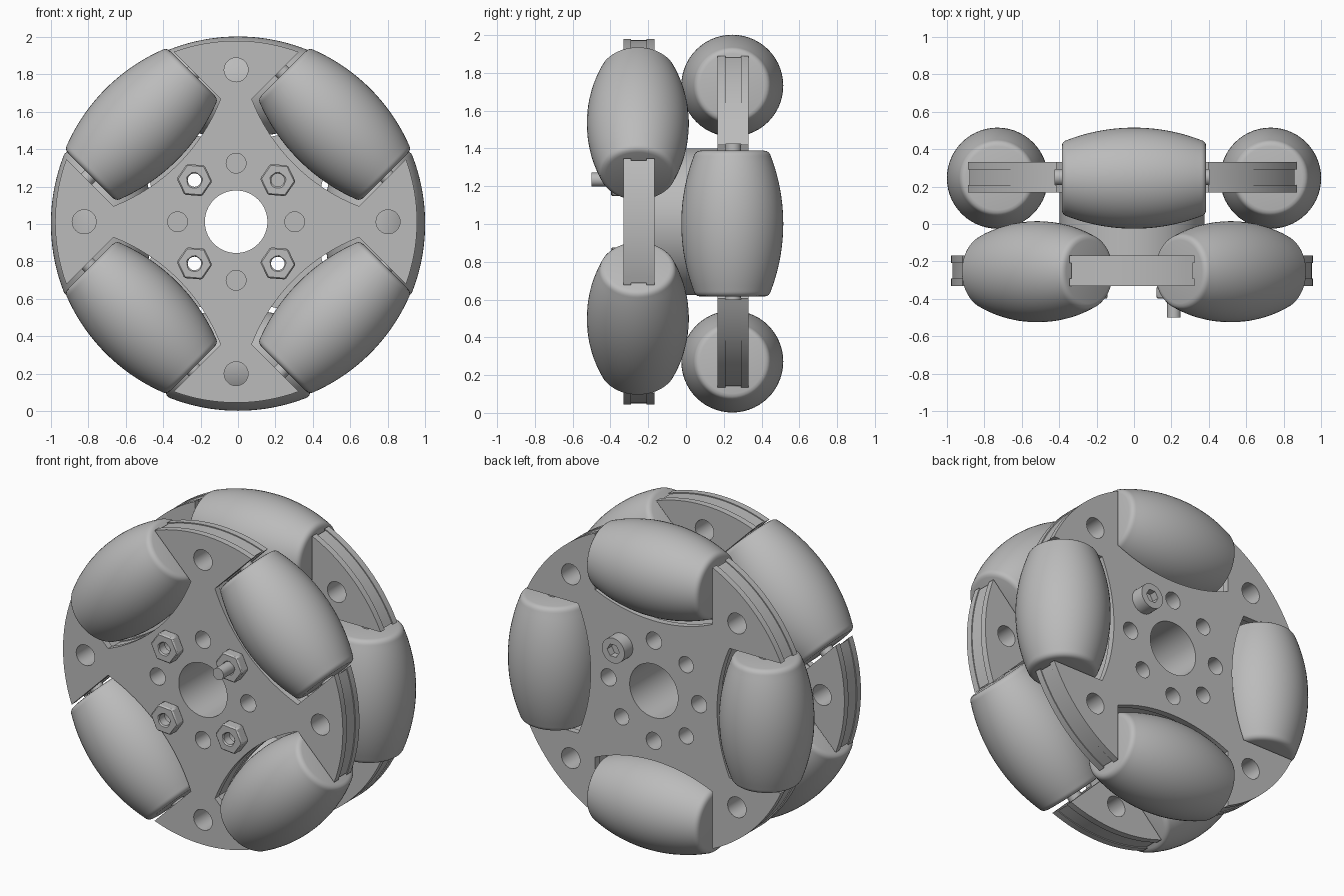
import bpy, bmesh
from math import pi, sin, cos, sqrt, radians, asin
from mathutils import Vector

if "Cube" in bpy.data.objects:
    bpy.data.objects.remove(bpy.data.objects["Cube"])

CX, CZ = -0.01, 1.012        # wheel axis
PLATE_R = 0.967
ROLLER_OFFSET = 0.73         # roller axis distance from the wheel axis
QUARTERS = [i * pi / 2 for i in range(4)]
DIAGONALS = [a + pi / 4 for a in QUARTERS]

grey = bpy.data.materials.new("plain_grey")
grey.use_nodes = True
grey.diffuse_color = (0.5, 0.5, 0.5, 1)
grey.node_tree.nodes["Principled BSDF"].inputs["Base Color"].default_value = (0.5, 0.5, 0.5, 1)


def polar(r, a, x=0, z=0):
    return (x + r * cos(a), z + r * sin(a))


def ring(r, n=40, centre=(0, 0), turn=0):
    return [polar(r, turn + 2 * pi * i / n, *centre) for i in range(n)]


def smooth(obj):
    bpy.ops.object.select_all(action='DESELECT')
    obj.select_set(True)
    bpy.context.view_layer.objects.active = obj
    bpy.ops.object.shade_smooth_by_angle(angle=radians(30))


def slab(name, loops, y0, y1, centre=(CX, CZ)):
    """Flat outline with holes, extruded along y."""
    curve = bpy.data.curves.new(name, 'CURVE')
    curve.dimensions = '2D'
    curve.fill_mode = 'BOTH'
    curve.extrude = (y1 - y0) / 2
    for loop in loops:
        spline = curve.splines.new('POLY')
        spline.points.add(len(loop) - 1)
        for point, (x, z) in zip(spline.points, loop):
            point.co = (x, z, 0, 1)
        spline.use_cyclic_u = True
    obj = bpy.data.objects.new(name, curve)
    bpy.context.collection.objects.link(obj)
    obj.location = (centre[0], (y0 + y1) / 2, centre[1])
    obj.rotation_euler.x = pi / 2
    bpy.ops.object.select_all(action='DESELECT')
    obj.select_set(True)
    bpy.context.view_layer.objects.active = obj
    bpy.ops.object.convert(target='MESH')
    obj = bpy.context.view_layer.objects.active
    bm = bmesh.new()
    bm.from_mesh(obj.data)
    bmesh.ops.remove_doubles(bm, verts=bm.verts, dist=1e-5)
    bmesh.ops.recalc_face_normals(bm, faces=bm.faces)
    bm.to_mesh(obj.data)
    bm.free()
    obj.data.materials.clear()
    obj.data.materials.append(grey)
    smooth(obj)
    return obj


def lathe(name, profile, steps=56):
    """Mesh turned about its local x axis from (x, radius) points."""
    bm = bmesh.new()
    verts = [bm.verts.new((x, 0, r)) for x, r in profile]
    edges = [bm.edges.new(pair) for pair in zip(verts, verts[1:])]
    bmesh.ops.spin(bm, geom=verts + edges, cent=(0, 0, 0), axis=(1, 0, 0),
                   angle=2 * pi, steps=steps)
    bmesh.ops.remove_doubles(bm, verts=bm.verts, dist=1e-4)
    bmesh.ops.recalc_face_normals(bm, faces=bm.faces)
    mesh = bpy.data.meshes.new(name)
    bm.to_mesh(mesh)
    bm.free()
    mesh.materials.append(grey)
    return mesh


def place(name, mesh, location, turn):
    obj = bpy.data.objects.new(name, mesh)
    bpy.context.collection.objects.link(obj)
    obj.location = location
    obj.rotation_euler.y = turn
    smooth(obj)


def plate_outline(notches, inset):
    """Disc outline with a curved-floor notch at each given angle."""
    half = 0.405 + inset
    r = PLATE_R - inset
    points = []
    for a in notches:
        out, side = Vector((cos(a), sin(a))), Vector((-sin(a), cos(a)))
        for i in range(17):
            t = half * (i / 8 - 1)
            points.append(tuple(out * (1.437 - inset - sqrt(1 - t * t)) + side * t))
        edge = asin(half / r)
        span = pi / 2 - 2 * edge
        points += [polar(r, a + edge + span * i / 16) for i in range(17)]
    return points


# Roller: barrel crown on the unit wheel circle, with rounded ends
crown = [(0.358 * (i / 12 - 1), ) for i in range(25)]
crown = [(x, sqrt(1 - x * x) - ROLLER_OFFSET) for (x, ) in crown]
round_end = [(0.352 + 0.034 * sin(b), 0.17 + 0.034 * cos(b))
             for b in [radians(d) for d in (25, 45, 65, 90)]]
right_end = round_end + [(0.386, 0)]
left_end = [(-x, r) for x, r in reversed(right_end)]
roller_mesh = lathe("roller", left_end + crown + right_end)
axle_mesh = lathe("axle", [(-0.46, 0), (-0.46, 0.042), (0.46, 0.042), (0.46, 0)], 24)

bolt_spots = [polar(0.315, a) for a in DIAGONALS]
bore = ring(0.167, 64)

# Two notched wheel plates, each with four rollers
for side, y, notches, lobes, roll_z in (("front", -0.25, DIAGONALS, QUARTERS, 1.016),
                                        ("rear", 0.25, QUARTERS, DIAGONALS, 1.002)):
    holes = [bore]
    holes += [ring(0.064, 32, polar(0.812, a)) for a in lobes]
    holes += [ring(0.053, 28, polar(0.313, a)) for a in QUARTERS]
    holes += [ring(0.05, 28, spot) for spot in bolt_spots]
    for layer, low, high, inset in (("outer_face", -0.082, -0.042, 0),
                                    ("core", -0.042, 0.042, 0.006),
                                    ("inner_face", 0.042, 0.082, 0)):
        slab(f"{side}_plate_{layer}", [plate_outline(notches, inset)] + holes,
             y + low, y + high)
    for a in notches:
        x, z = polar(ROLLER_OFFSET, a, 0, roll_z)
        place(f"{side}_roller", roller_mesh, (x, y - 0.005, z), pi / 2 - a)
        place(f"{side}_axle", axle_mesh, (x, y, z), pi / 2 - a)

# Hub spacer joining the plates
slab("hub_spacer", [ring(0.388, 72), bore] + [ring(0.05, 28, s) for s in bolt_spots],
     -0.168, 0.168)

# Hex nuts on the front plate
for x, z in bolt_spots:
    nut = slab("hex_nut", [ring(0.095, 6, turn=-0.08), ring(0.036, 24)],
               -0.398, -0.332, (CX + x, CZ + z))
    bevel = nut.modifiers.new("soft_edges", 'BEVEL')
    bevel.width = 0.007
    bevel.segments = 1
    bevel.limit_method = 'ANGLE'
    bevel.angle_limit = radians(50)

# One socket-head bolt through the upper left spot
bolt_at = (CX + bolt_spots[0][0], CZ + bolt_spots[0][1])
slab("bolt_shank", [ring(0.037, 28)], -0.5, 0.34, bolt_at)
slab("bolt_head_base", [ring(0.078, 36)], 0.332, 0.37, bolt_at)
slab("bolt_head_rim", [ring(0.078, 36), ring(0.042, 6)], 0.37, 0.415, bolt_at)
